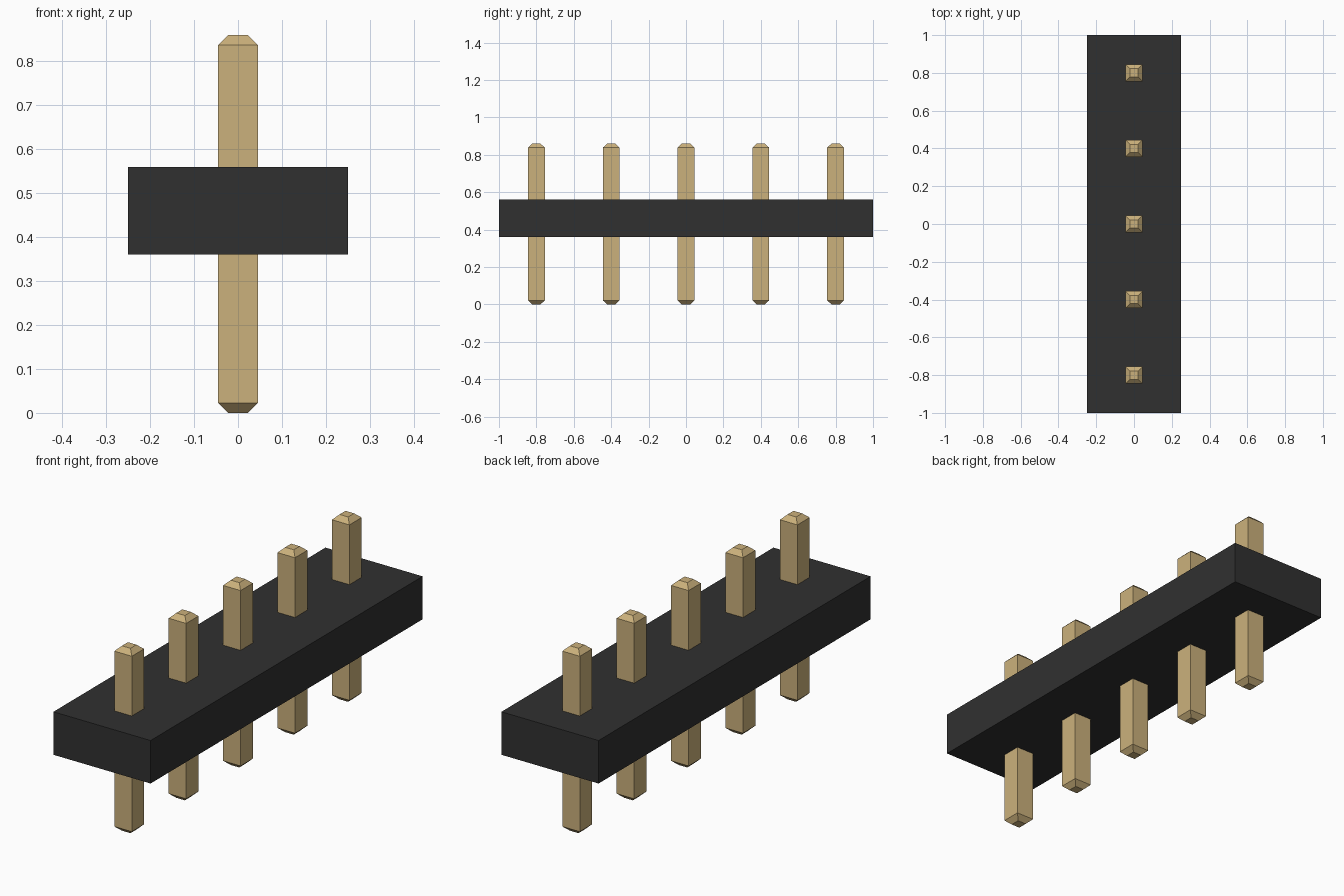
import bpy
import bmesh

cube = bpy.data.objects.get("Cube")
if cube:
    bpy.data.objects.remove(cube, do_unlink=True)


def make_material(name, rgb):
    mat = bpy.data.materials.new(name)
    mat.use_nodes = True
    mat.diffuse_color = (*rgb, 1)
    bsdf = next(n for n in mat.node_tree.nodes if n.type == "BSDF_PRINCIPLED")
    bsdf.inputs["Base Color"].default_value = (*rgb, 1)
    return mat


def loft_rectangles(name, sections, mat):
    """Closed solid through (half_x, half_y, z) rectangles, bottom to top."""
    bm = bmesh.new()
    rings = [[bm.verts.new((sx * hx, sy * hy, z))
              for sx, sy in ((-1, -1), (1, -1), (1, 1), (-1, 1))]
             for hx, hy, z in sections]
    bm.faces.new(rings[0][::-1])
    bm.faces.new(rings[-1])
    for low, high in zip(rings, rings[1:]):
        for i in range(4):
            j = (i + 1) % 4
            bm.faces.new((low[i], low[j], high[j], high[i]))
    mesh = bpy.data.meshes.new(name)
    bm.to_mesh(mesh)
    bm.free()
    mesh.materials.append(mat)
    obj = bpy.data.objects.new(name, mesh)
    bpy.context.collection.objects.link(obj)
    return obj


black = make_material("black plastic", (0.03, 0.03, 0.03))
gold = make_material("gold metal", (0.6, 0.44, 0.2))

# Plastic housing
loft_rectangles("housing", [(0.25, 1.0, 0.36), (0.25, 1.0, 0.56)], black)

# Square pins with chamfered tips, sharing one mesh
HALF, TIP, CHAMFER, HEIGHT = 0.045, 0.022, 0.022, 0.86
first_pin = loft_rectangles("pin_1", [
    (TIP, TIP, 0), (HALF, HALF, CHAMFER),
    (HALF, HALF, HEIGHT - CHAMFER), (TIP, TIP, HEIGHT)], gold)
first_pin.location.y = -0.8
for i in range(1, 5):
    pin = bpy.data.objects.new(f"pin_{i + 1}", first_pin.data)
    pin.location.y = -0.8 + 0.4 * i
    bpy.context.collection.objects.link(pin)
